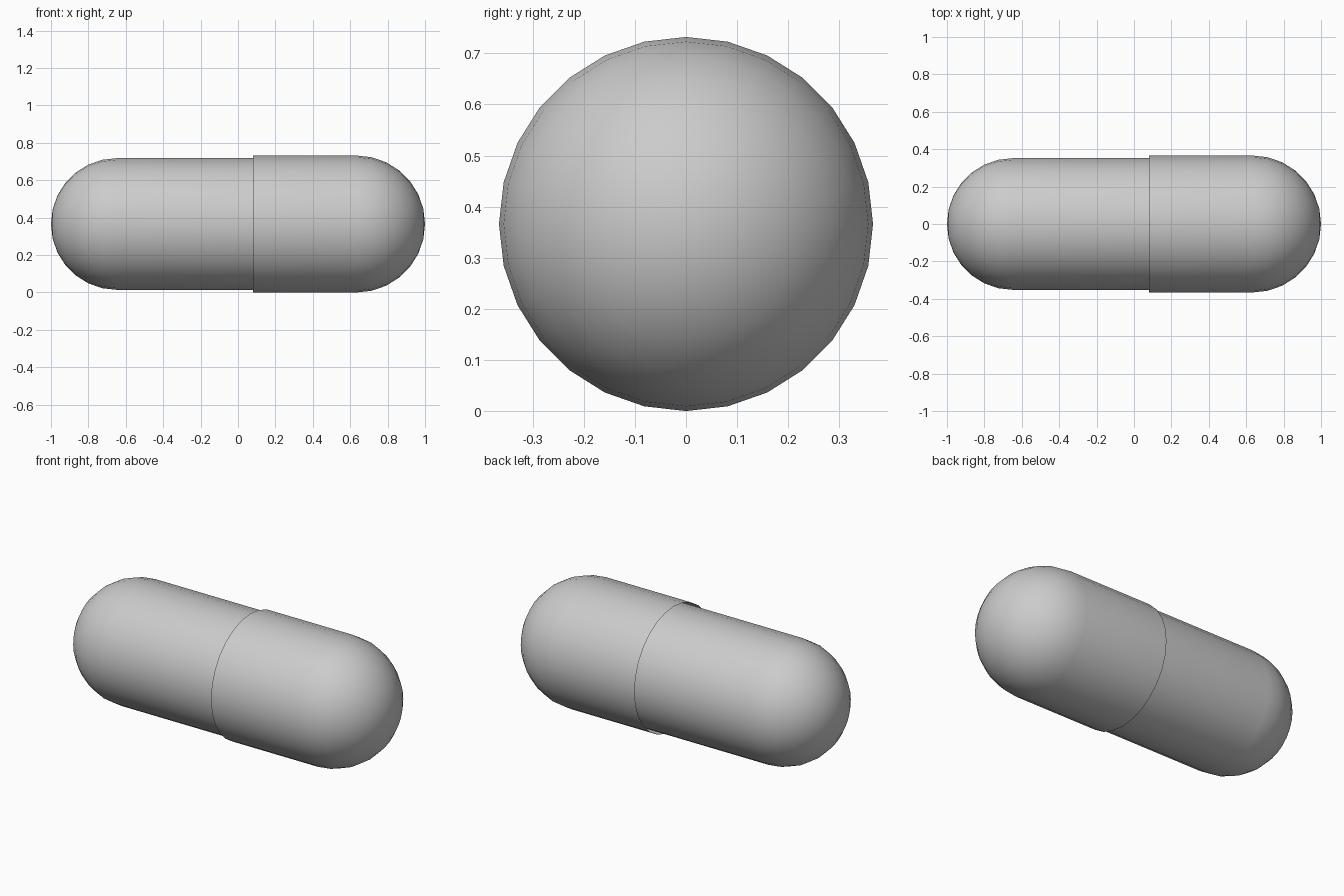
import bpy, bmesh
from math import sin, cos, pi, radians

if "Cube" in bpy.data.objects:
    bpy.data.objects.remove(bpy.data.objects["Cube"])

SIDES = 28          # sides around the long axis
DOME_STEPS = 7      # rings in each rounded end
CENTRE_Z = 0.366


def half_shell(name, radius, rim_x, side):
    """Open tube with one rounded end at x = side, and its rim at rim_x."""
    dome_x = side * (1 - radius)
    profile = [(rim_x, radius)]
    for i in range(DOME_STEPS):
        a = i * pi / 2 / DOME_STEPS
        profile.append((dome_x + side * radius * sin(a), radius * cos(a)))

    bm = bmesh.new()
    rings = []
    for x, r in profile:
        rings.append([bm.verts.new((x, r * sin(2 * pi * k / SIDES),
                                    CENTRE_Z + r * cos(2 * pi * k / SIDES)))
                      for k in range(SIDES)])
    tip = bm.verts.new((side, 0, CENTRE_Z))
    # order faces so that normals point outward
    flip = side > 0

    def face(*verts):
        bm.faces.new(verts[::-1] if flip else verts)

    for a, b in zip(rings, rings[1:]):
        for k in range(SIDES):
            n = (k + 1) % SIDES
            face(a[k], a[n], b[n], b[k])
    for k in range(SIDES):
        face(rings[-1][k], rings[-1][(k + 1) % SIDES], tip)

    mesh = bpy.data.meshes.new(name)
    bm.to_mesh(mesh)
    bm.free()
    obj = bpy.data.objects.new(name, mesh)
    bpy.context.collection.objects.link(obj)
    bpy.ops.object.select_all(action='DESELECT')
    obj.select_set(True)
    bpy.context.view_layer.objects.active = obj
    bpy.ops.object.shade_smooth_by_angle(angle=radians(30))
    return obj


# narrower body slides into the wider cap
half_shell("capsule_body", 0.352, 0.30, -1)
half_shell("capsule_cap", 0.366, 0.08, 1)
